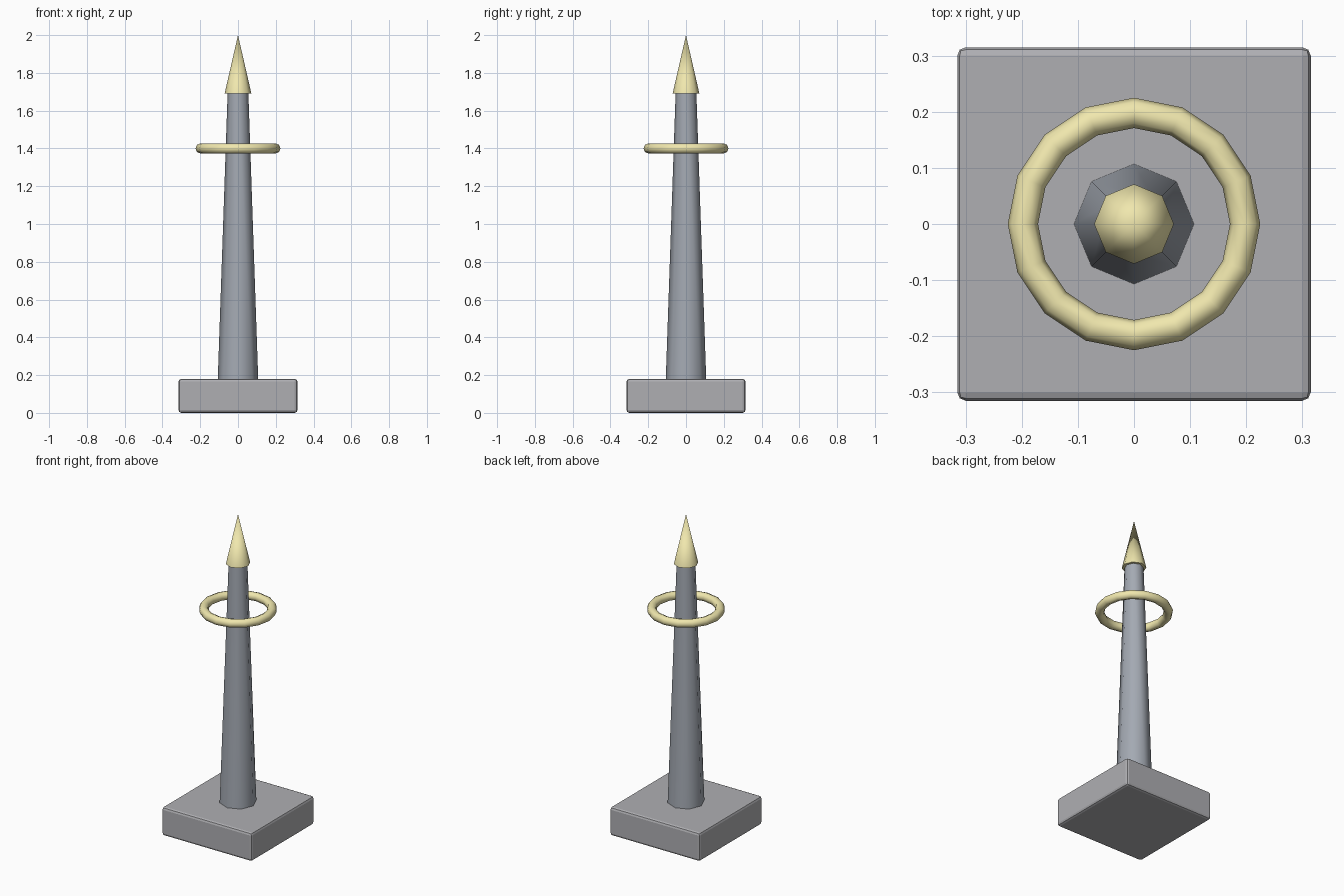
import bpy

if "Cube" in bpy.data.objects:
    bpy.data.objects.remove(bpy.data.objects["Cube"])

GOLD = bpy.data.materials.new("pale_gold")
GOLD.diffuse_color = (0.87, 0.80, 0.42, 1)
GOLD.use_nodes = True
GOLD.node_tree.nodes["Principled BSDF"].inputs["Base Color"].default_value = GOLD.diffuse_color
STEEL = bpy.data.materials.new("blue_grey")
STEEL.diffuse_color = (0.37, 0.40, 0.45, 1)
STEEL.use_nodes = True
STEEL.node_tree.nodes["Principled BSDF"].inputs["Base Color"].default_value = STEEL.diffuse_color
STONE = bpy.data.materials.new("stone_grey")
STONE.diffuse_color = (0.43, 0.43, 0.45, 1)
STONE.use_nodes = True
STONE.node_tree.nodes["Principled BSDF"].inputs["Base Color"].default_value = STONE.diffuse_color


def finish(name, mat):
    ob = bpy.context.object
    ob.name = name
    ob.data.materials.append(mat)
    return ob


def tapered(name, r1, r2, z1, z2, mat):
    """Eight-sided column with smooth sides and flat caps."""
    bpy.ops.mesh.primitive_cone_add(vertices=8, radius1=r1, radius2=r2,
                                    depth=z2 - z1, location=(0, 0, (z1 + z2) / 2))
    ob = finish(name, mat)
    for p in ob.data.polygons:
        p.use_smooth = abs(p.normal.z) < 0.9
    return ob


# Square plinth with softened edges
bpy.ops.mesh.primitive_cube_add(size=1, location=(0, 0, 0.09))
base = finish("base", STONE)
base.scale = (0.63, 0.63, 0.18)
bpy.ops.object.transform_apply(location=False, rotation=False, scale=True)
bevel = base.modifiers.new("edge_bevel", 'BEVEL')
bevel.width = 0.015
bevel.segments = 2

# Tapering shaft and pointed tip
tapered("shaft", 0.107, 0.055, 0.18, 1.69, STEEL)
tapered("spire_tip", 0.071, 0.0, 1.69, 2.0, GOLD)

# Floating ring
bpy.ops.mesh.primitive_torus_add(major_segments=16, minor_segments=8,
                                 major_radius=0.198, minor_radius=0.027,
                                 location=(0, 0, 1.4))
finish("ring", GOLD)
bpy.ops.object.shade_smooth()
